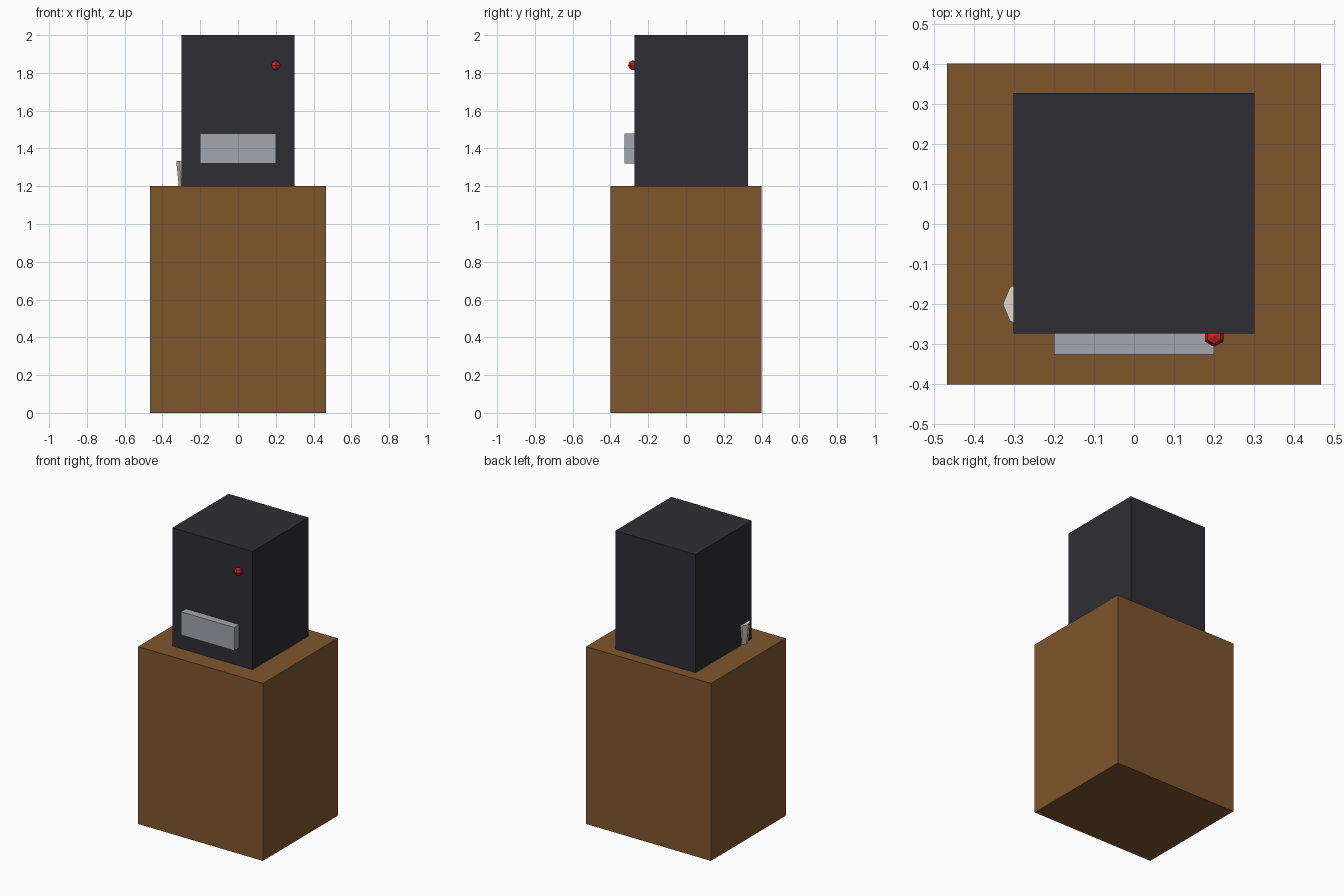
import bpy

if "Cube" in bpy.data.objects:
    bpy.data.objects.remove(bpy.data.objects["Cube"])


def material(name, rgb):
    m = bpy.data.materials.new(name)
    m.diffuse_color = (*rgb, 1)
    m.use_nodes = True
    m.node_tree.nodes["Principled BSDF"].inputs["Base Color"].default_value = m.diffuse_color
    return m


def finish(name, mat):
    ob = bpy.context.object
    ob.name = name
    ob.data.materials.append(mat)
    return ob


def box(name, size, loc, mat):
    bpy.ops.mesh.primitive_cube_add(size=1, location=loc)
    ob = finish(name, mat)
    ob.scale = size
    bpy.ops.object.transform_apply(location=False, rotation=False, scale=True)
    return ob


wood = material("wood", (0.21, 0.093, 0.027))
dark = material("dark_plastic", (0.028, 0.027, 0.033))
metal = material("metal", (0.37, 0.38, 0.42))
red = material("red", (0.60, 0.02, 0.015))
cream = material("cream", (0.72, 0.69, 0.55))

# Cabinet and machine body standing on it
box("cabinet", (0.933, 0.8, 1.2), (0, 0, 0.6), wood)
box("machine_body", (0.6, 0.6, 0.8), (0, 0.027, 1.6), dark)

# Front tray, half sunk into the body
box("front_tray", (0.4, 0.1, 0.157), (0, -0.275, 1.4), metal)

# Low-poly button
bpy.ops.mesh.primitive_uv_sphere_add(segments=6, ring_count=4, radius=0.0267,
                                     location=(0.2, -0.28, 1.84))
finish("button", red)

# Tapered eight-sided cup, mostly hidden in the body
bpy.ops.mesh.primitive_cone_add(vertices=8, radius1=0.0467, radius2=0.06,
                                depth=0.1333, location=(-0.267, -0.2, 1.2667))
finish("cup", cream)
